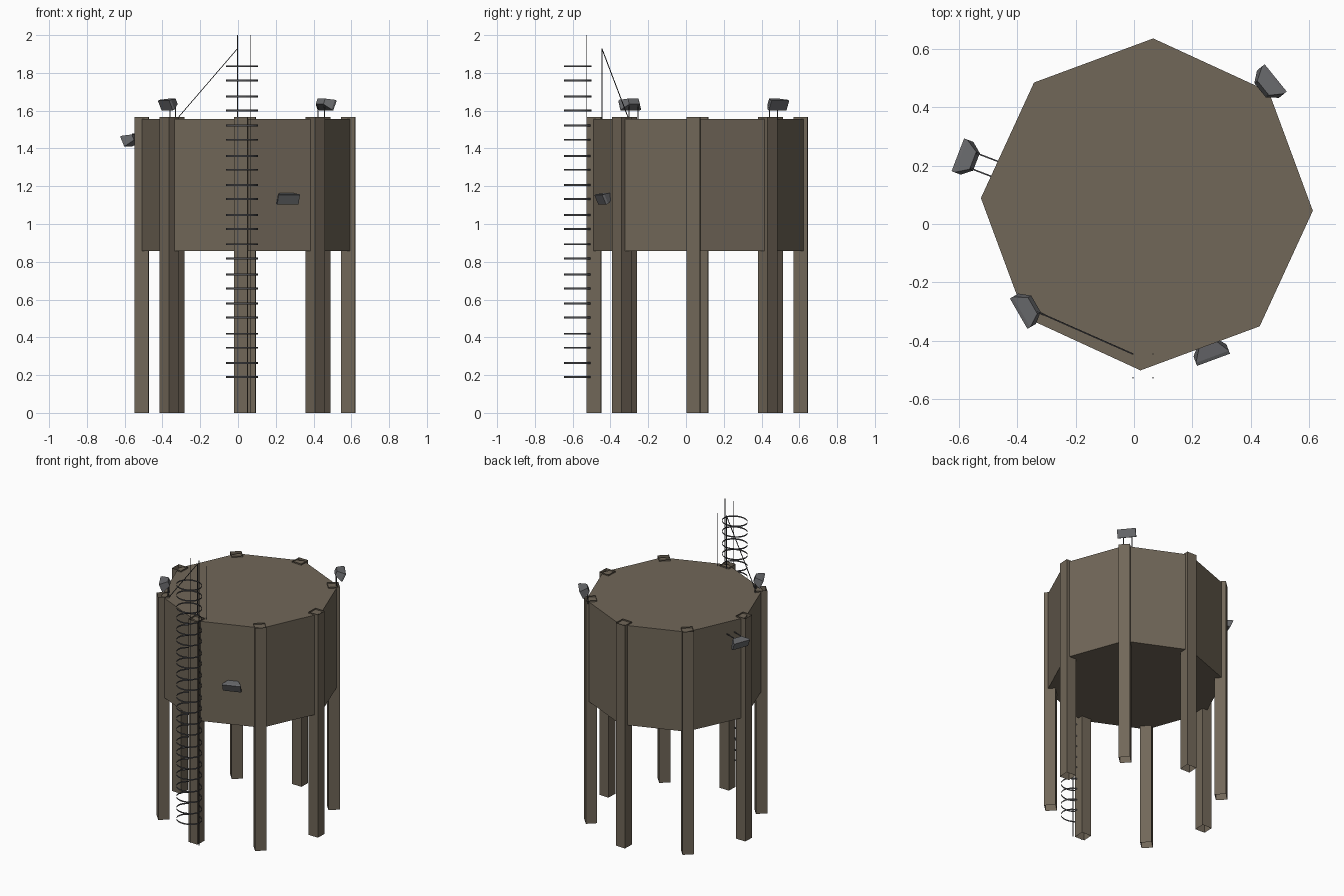
import bpy, math
from mathutils import Vector, Matrix

if "Cube" in bpy.data.objects:
    bpy.data.objects.remove(bpy.data.objects["Cube"])


def material(name, col):
    m = bpy.data.materials.new(name)
    m.diffuse_color = (*col, 1)
    m.use_nodes = True
    m.node_tree.nodes["Principled BSDF"].inputs["Base Color"].default_value = m.diffuse_color
    return m


BROWN = material("weathered_brown", (0.165, 0.135, 0.098))
METAL = material("dark_metal", (0.075, 0.075, 0.08))
LAMP = material("lamp_grey", (0.14, 0.142, 0.15))


def make(name, verts, faces, mat):
    me = bpy.data.meshes.new(name)
    me.from_pydata([tuple(v) for v in verts], [], faces)
    me.update()
    me.materials.append(mat)
    ob = bpy.data.objects.new(name, me)
    bpy.context.collection.objects.link(ob)
    return ob


def ring_faces(n, lo=0, hi=None):
    hi = n if hi is None else hi
    return [(lo + i, lo + (i + 1) % n, hi + (i + 1) % n, hi + i) for i in range(n)]


def rod(name, a, b, t=0.005, mat=METAL):
    """Thin square bar between two points."""
    a, b = Vector(a), Vector(b)
    d = (b - a).normalized()
    u = d.cross(Vector((0, 1, 0)) if abs(d.y) < 0.9 else Vector((1, 0, 0))).normalized()
    v = d.cross(u)
    h = t / 2
    offs = [(-h, -h), (h, -h), (h, h), (-h, h)]
    verts = [p + u * s + v * w for p in (a, b) for s, w in offs]
    return make(name, verts, ring_faces(4) + [(3, 2, 1, 0), (4, 5, 6, 7)], mat)


TILT = math.radians(-2.2)

# octagonal tank
cx, cy, R = 0.044, 0.067, 0.568
angles = [TILT + k * math.pi / 4 for k in range(8)]
verts = [(cx + R * math.cos(a), cy + R * math.sin(a), z)
         for z in (0.857, 1.557) for a in angles]
make("tank", verts, ring_faces(8) + [tuple(range(7, -1, -1)), tuple(range(8, 16))], BROWN)

# open square tube legs on the corners
for k, a in enumerate(angles):
    lx, ly = 0.037 + 0.547 * math.cos(a), 0.061 + 0.547 * math.sin(a)
    h = 0.0725 / math.sqrt(2)
    verts = [(lx + h * math.cos(a + math.pi / 4 + q * math.pi / 2),
              ly + h * math.sin(a + math.pi / 4 + q * math.pi / 2), z)
             for z in (0, 1.566) for q in range(4)]
    make(f"leg_{k + 1}", verts, ring_faces(4), BROWN)

# ladder safety hoops: thin upright bands
N = 24
n = 0
for k in range(6):
    for dz in (0, 0.075, 0.155, 0.229):
        z = 0.19 + 0.314 * k + dz
        if z > 1.9:
            continue
        n += 1
        verts = [(0.0215 + 0.085 * math.cos(2 * math.pi * i / N),
                  -0.573 + 0.074 * math.sin(2 * math.pi * i / N), z + s)
                 for s in (-0.005, 0.005) for i in range(N)]
        make(f"ladder_hoop_{n}", verts, ring_faces(N), METAL)

# ladder rails, roof handrails and sloping brace
for x in (-0.003, 0.065):
    rod("ladder_rail", (x, -0.526, 0), (x, -0.526, 2.0), 0.004)
    rod("roof_handrail", (x, -0.445, 1.556), (x, -0.445, 1.93), 0.004)
rod("handrail_brace", (-0.003, -0.445, 1.928), (-0.32, -0.305, 1.56), 0.004)


# floodlights: tapered boxes tipped downward, with two bracket arms
def floodlight(name, x, y, z, deg, arm, upright):
    a = math.radians(deg)
    out = Vector((math.cos(a), math.sin(a), 0))
    side = Vector((-math.sin(a), math.cos(a), 0))
    c = Vector((x, y, z)) - out * 0.012
    rot = Matrix.Rotation(math.radians(24), 3, side)
    f, u = rot @ out, rot @ Vector((0, 0, 1))
    verts = []
    for depth, w, h in ((0.055, 0.032, 0.016), (0.012, 0.06, 0.028), (0, 0.06, 0.028)):
        for s, t in ((-1, -1), (1, -1), (1, 1), (-1, 1)):
            verts.append(c - f * depth + side * s * w + u * t * h)
    make(name, verts, ring_faces(4) + ring_faces(4, 4, 8) + [(3, 2, 1, 0), (8, 9, 10, 11)], LAMP)
    for s in (-0.028, 0.028):
        p = c - f * 0.05 + side * s
        if upright:
            rod(name + "_post", (p.x, p.y, 1.55), (p.x, p.y, 1.655))
        else:
            p.z += 0.018
            rod(name + "_arm", p, p - out * arm)


floodlight("floodlight_front", 0.272, -0.465, 1.128, -69.7, 0.05, False)
floodlight("floodlight_left_front", -0.395, -0.307, 1.627, 210, 0, True)
floodlight("floodlight_right_back", 0.485, 0.5, 1.627, 39, 0, True)
floodlight("floodlight_left", -0.603, 0.237, 1.437, 159, 0.09, False)
